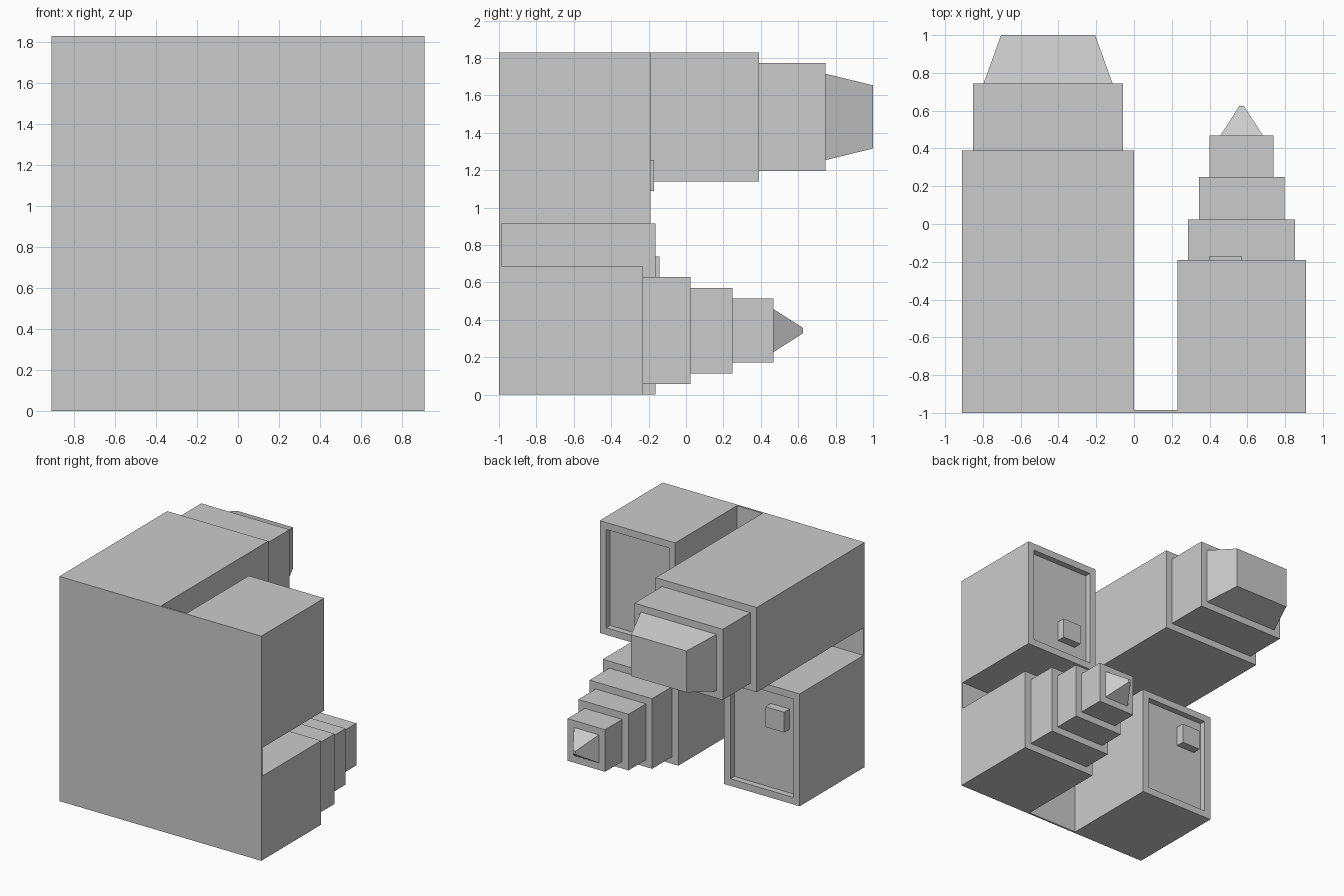
import bpy
import bmesh

cube = bpy.data.objects.get("Cube")
if cube:
    bpy.data.objects.remove(cube, do_unlink=True)

# One flat grey for every part
grey = bpy.data.materials.new("plain grey")
grey.use_nodes = True
colour = (0.6, 0.6, 0.6, 1)
grey.diffuse_color = colour
grey.node_tree.nodes["Principled BSDF"].inputs["Base Color"].default_value = colour

FRONT, PLATE_BACK = -1.0, -0.985
STEP = 0.057  # width of every ledge and rim


def loft(name, rings):
    """Closed solid through rectangles (x0, x1, z0, z1, y)."""
    bm = bmesh.new()
    loops = [[bm.verts.new(p) for p in ((x0, y, z0), (x1, y, z0), (x1, y, z1), (x0, y, z1))]
             for x0, x1, z0, z1, y in rings]
    bm.faces.new(loops[0])
    bm.faces.new(loops[-1][::-1])
    for a, b in zip(loops, loops[1:]):
        for i in range(4):
            j = (i + 1) % 4
            bm.faces.new((a[i], b[i], b[j], a[j]))
    bmesh.ops.recalc_face_normals(bm, faces=bm.faces)
    mesh = bpy.data.meshes.new(name)
    bm.to_mesh(mesh)
    bm.free()
    mesh.materials.append(grey)
    obj = bpy.data.objects.new(name, mesh)
    bpy.context.collection.objects.link(obj)
    return obj


def shrink(rect, dx, dz):
    x0, x1, z0, z1 = rect
    return (x0 + dx, x1 - dx, z0 + dz, z1 - dz)


def stepped_arm(name, rect, ends, tip_y, tip_dx, tip_dz):
    """Telescoping arm: each section is one ledge smaller, then a tapered tip."""
    rings = [(*rect, PLATE_BACK)]
    for y in ends:
        rings.append((*rect, y))
        rect = shrink(rect, STEP, STEP)
        rings.append((*rect, y))
    rings.append((*shrink(rect, tip_dx, tip_dz), tip_y))
    loft(name, rings)


def recessed_box(name, rect, back, knob_x, knob_z):
    """Box with a sunken back panel and a small square knob on it."""
    inner = shrink(rect, STEP, STEP)
    floor = back - 0.05
    loft(name, [(*rect, PLATE_BACK), (*rect, back), (*inner, back), (*inner, floor)])
    knob = (knob_x, knob_x + 0.17, knob_z, knob_z + 0.165)
    loft(name + "_knob", [(*knob, floor), (*knob, back + 0.02)])


# Flat front plate
plate = (-0.91, 0.91, 0, 1.83)
loft("front_plate", [(*plate, FRONT), (*plate, PLATE_BACK)])

# Two telescoping arms
stepped_arm("upper_arm", (-0.91, 0, 1.14, 1.83), (0.39, 0.745), 1.0, 0.092, 0.062)
stepped_arm("lower_arm", (0.23, 0.91, 0, 0.685), (-0.23, 0.025, 0.248, 0.468), 0.625, 0.1, 0.1)

# Two boxes with sunken panels
recessed_box("upper_box", (0.23, 0.91, 0.915, 1.83), -0.19, 0.4, 1.09)
recessed_box("lower_box", (-0.91, -0.23, 0, 0.915), -0.163, -0.785, 0.575)
